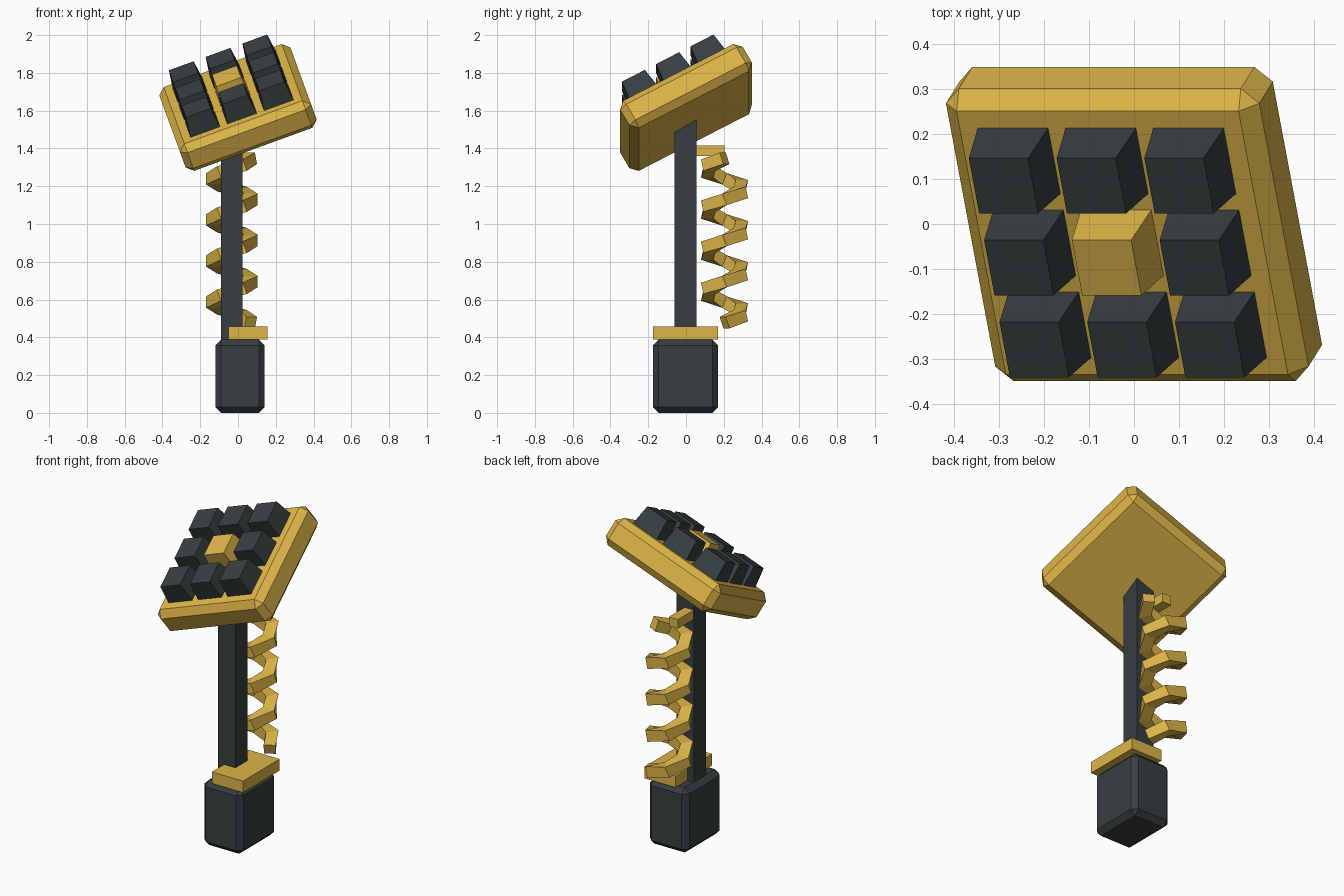
import bpy, bmesh
from math import cos, sin, pi, radians
from mathutils import Matrix, Vector

if "Cube" in bpy.data.objects:
    bpy.data.objects.remove(bpy.data.objects["Cube"])


def material(name, rgb):
    m = bpy.data.materials.new(name)
    m.use_nodes = True
    m.diffuse_color = (*rgb, 1)
    bsdf = next(n for n in m.node_tree.nodes if n.type == 'BSDF_PRINCIPLED')
    bsdf.inputs["Base Color"].default_value = (*rgb, 1)
    return m


GOLD = material("gold", (0.72, 0.46, 0.065))
CHARCOAL = material("charcoal", (0.038, 0.049, 0.052))


def finish(bm, name, mat, matrix=Matrix()):
    bmesh.ops.recalc_face_normals(bm, faces=bm.faces)
    mesh = bpy.data.meshes.new(name)
    bm.to_mesh(mesh)
    bm.free()
    mesh.materials.append(mat)
    obj = bpy.data.objects.new(name, mesh)
    obj.matrix_world = matrix
    bpy.context.collection.objects.link(obj)
    return obj


def box(name, mat, center, size, chamfer=0, taper=1, matrix=Matrix()):
    bm = bmesh.new()
    bmesh.ops.create_cube(bm, size=1)
    for v in bm.verts:
        k = taper if v.co.z > 0 else 1
        v.co = Vector((v.co.x * size[0] * k, v.co.y * size[1] * k, v.co.z * size[2]))
    if chamfer:
        bmesh.ops.bevel(bm, geom=bm.edges[:], offset=chamfer, segments=1,
                        affect='EDGES', profile=0.5)
    return finish(bm, name, mat, matrix @ Matrix.Translation(center))


# Grip, collar, pole and spring bracket
box("grip", CHARCOAL, (0.01, -0.003, 0.194), (0.26, 0.346, 0.388), chamfer=0.03)
box("collar", GOLD, (0.053, -0.003, 0.423), (0.206, 0.346, 0.069))
box("pole", CHARCOAL, (-0.033, -0.002, 0.97), (0.116, 0.116, 1.26))
box("spring_bracket", GOLD, (-0.06, 0.115, 1.388), (0.06, 0.18, 0.055))

# Tilted head plate with a chamfered rim
tilt = Matrix.Rotation(radians(-20), 4, 'Y') @ Matrix.Rotation(radians(28.7), 4, 'X')
head = Matrix.Translation((0, 0, 1.617)) @ tilt
box("head_plate", GOLD, (0, 0, 0), (0.739, 0.739, 0.174), chamfer=0.037, matrix=head)

# Three by three grid of tapered keys, the middle one gold
for row in (-1, 0, 1):
    for col in (-1, 0, 1):
        middle = row == 0 and col == 0
        box("center_key" if middle else "key", GOLD if middle else CHARCOAL,
            (col * 0.207, row * 0.207, 0.144), (0.166, 0.166, 0.116),
            taper=0.84, matrix=head)


# Six-sided square-section coil spring
def coil(name, mat, center, radius, z0, z1, turns, sides, width):
    n = turns * sides
    pts = [Vector((center[0] + radius * cos(2 * pi * i / sides),
                   center[1] + radius * sin(2 * pi * i / sides),
                   z0 + (z1 - z0) * i / n)) for i in range(n + 1)]
    bm = bmesh.new()
    rings = []
    for i, p in enumerate(pts):
        along = (pts[min(i + 1, n)] - pts[max(i - 1, 0)]).normalized()
        side = along.cross(Vector((0, 0, 1))).normalized()
        up = side.cross(along) * width / 2
        miter = cos(pi / sides) if 0 < i < n else 1
        side *= width / 2 / miter
        rings.append([bm.verts.new(p + side * a + up * b)
                      for a, b in ((1, 1), (1, -1), (-1, -1), (-1, 1))])
    for a, b in zip(rings, rings[1:]):
        for k in range(4):
            j = (k + 1) % 4
            bm.faces.new((a[k], a[j], b[j], b[k]))
    bm.faces.new(rings[0])
    bm.faces.new(rings[-1])
    return finish(bm, name, mat)


coil("spring", GOLD, (-0.032, 0.204), 0.099, 0.478, 1.348, 4, 6, 0.065)
